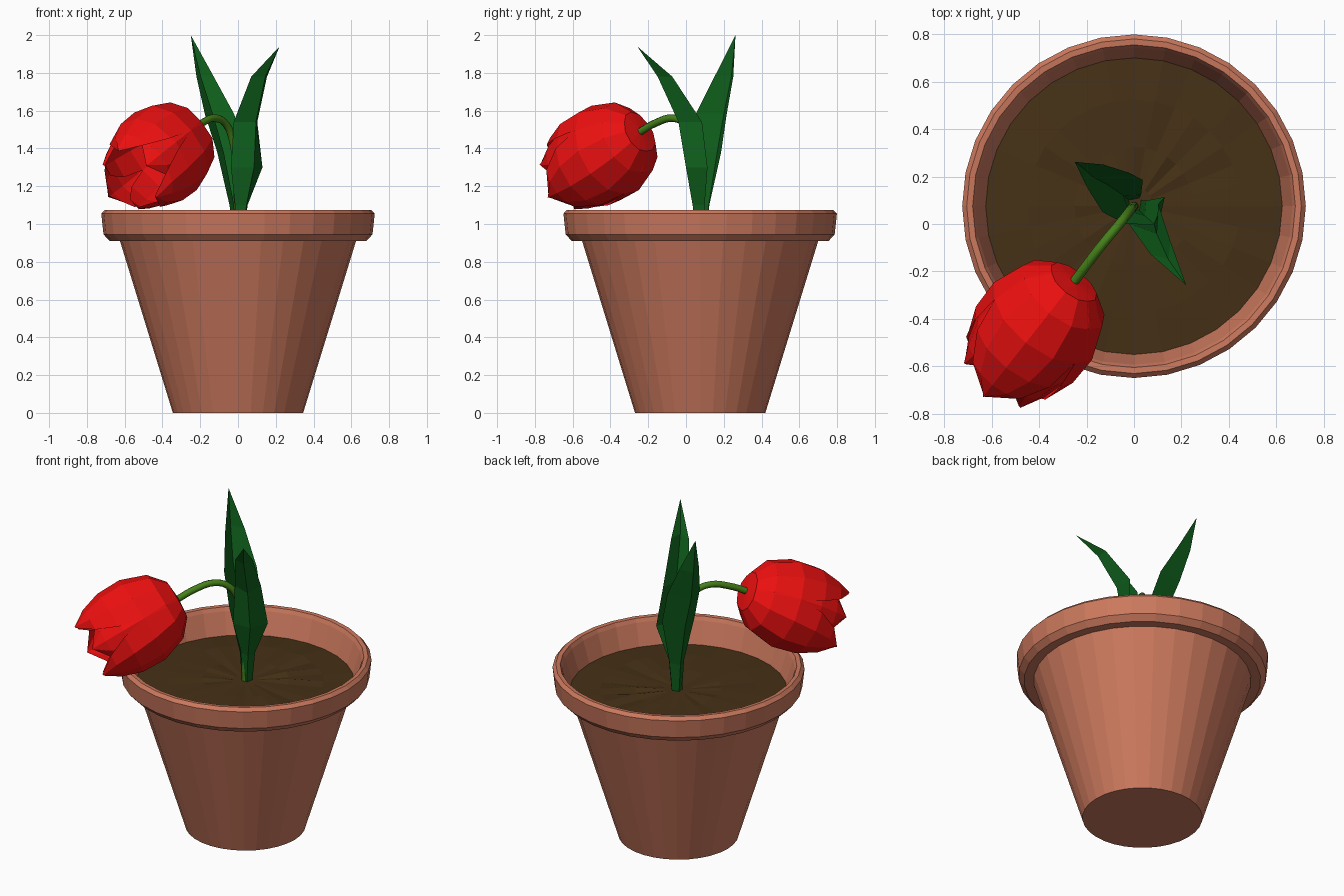
import bpy, bmesh, math, random
from mathutils import Vector

if "Cube" in bpy.data.objects:
    bpy.data.objects.remove(bpy.data.objects["Cube"])

random.seed(4)
CY = 0.075  # pot axis in y


def material(name, color):
    m = bpy.data.materials.new(name)
    m.diffuse_color = (*color, 1)
    m.use_nodes = True
    m.node_tree.nodes["Principled BSDF"].inputs["Base Color"].default_value = m.diffuse_color
    return m


TERRACOTTA = material("terracotta", (0.60, 0.19, 0.11))
EARTH = material("earth", (0.06, 0.03, 0.008))
LEAF = material("leaf_green", (0.005, 0.12, 0.012))
STEM = material("stem_green", (0.06, 0.22, 0.01))
RED = material("petal_red", (0.85, 0.005, 0.005))


def grid_mesh(name, rows, mat, closed=False, caps=()):
    """Skin a list of equally long point rows; caps lists row indices to fill."""
    bm = bmesh.new()
    vs = [[bm.verts.new(p) for p in row] for row in rows]
    n = len(rows[0])
    for a, b in zip(vs, vs[1:]):
        for j in range(n if closed else n - 1):
            k = (j + 1) % n
            bm.faces.new((a[j], a[k], b[k], b[j]))
    for c in caps:
        bm.faces.new(vs[c])
    bmesh.ops.remove_doubles(bm, verts=bm.verts, dist=0.0005)
    bmesh.ops.recalc_face_normals(bm, faces=bm.faces)
    me = bpy.data.meshes.new(name)
    bm.to_mesh(me)
    bm.free()
    me.materials.append(mat)
    ob = bpy.data.objects.new(name, me)
    bpy.context.collection.objects.link(ob)
    return ob


def ring(r, z, n=32, bump=0):
    return [Vector((r * math.cos(2 * math.pi * i / n), CY + r * math.sin(2 * math.pi * i / n),
                    z + random.uniform(-bump, bump))) for i in range(n)]


# Pot: tapered body, overhanging rim and inner wall
profile = [(0.345, 0), (0.625, 0.91), (0.68, 0.91), (0.712, 0.945), (0.724, 1.055),
           (0.705, 1.075), (0.68, 1.073), (0.668, 1.05), (0.615, 0.88), (0.57, 0.75)]
grid_mesh("pot", [ring(r, z) for r, z in profile], TERRACOTTA, True, caps=(0, -1))

# Soil: slightly lumpy disc
soil = [(0.625, 0.915, 0), (0.45, 0.925, 0.008), (0.25, 0.925, 0.008), (0.08, 0.92, 0.004)]
grid_mesh("soil", [ring(r, z, 32, b) for r, z, b in soil], EARTH, True, caps=(-1,))


# Leaves: V-folded blades, spine on the outside and edges towards the middle
def leaf(name, spine, lean, widths, folds):
    out = Vector((*lean, 0)).normalized()
    side = Vector((-out.y, out.x, 0))
    rows = []
    for p, w, f in zip(spine, widths, folds):
        p = Vector(p)
        rows.append([p - out * f + side * w, p, p - out * f - side * w])
    grid_mesh(name, rows, LEAF)


leaf("back_leaf", [(-0.02, 0.10, 0.90), (-0.045, 0.12, 1.10), (-0.11, 0.165, 1.38),
                   (-0.175, 0.20, 1.58), (-0.22, 0.24, 1.78), (-0.25, 0.262, 2.0)],
     (-0.25, 0.17), (0.03, 0.045, 0.10, 0.10, 0.06, 0), (0.03, 0.06, 0.11, 0.12, 0.07, 0))
leaf("front_leaf", [(0.02, 0.06, 0.90), (0.045, 0.035, 1.10), (0.085, 0.0, 1.30),
                    (0.095, -0.04, 1.54), (0.145, -0.15, 1.78), (0.22, -0.258, 1.94)],
     (0.22, -0.33), (0.03, 0.04, 0.10, 0.075, 0.05, 0), (0.03, 0.05, 0.07, 0.10, 0.06, 0))

# Stem: drooping tube in the vertical plane of the flower
base = Vector((-0.25, -0.24, 1.49))
cu = bpy.data.curves.new("stem", 'CURVE')
cu.dimensions = '3D'
cu.bevel_depth = 0.02
cu.bevel_resolution = 2
cu.resolution_u = 4
cu.use_fill_caps = True
path = [(0, 0.075, 0.9), (-0.005, 0.07, 1.2), (-0.025, 0.045, 1.43), (-0.065, -0.005, 1.53),
        (-0.12, -0.07, 1.56), (-0.19, -0.16, 1.535), tuple(base), (-0.30, -0.30, 1.45)]
sp = cu.splines.new('BEZIER')
sp.bezier_points.add(len(path) - 1)
for bp, p in zip(sp.bezier_points, path):
    bp.co = p
    bp.handle_left_type = bp.handle_right_type = 'AUTO'
cu.materials.append(STEM)
stem = bpy.data.objects.new("stem", cu)
bpy.context.collection.objects.link(stem)
bpy.context.view_layer.objects.active = stem
stem.select_set(True)
bpy.ops.object.convert(target='MESH')

# Flower: three outer and three inner cupped petals around a tilted axis
tilt = math.radians(26)
flat = Vector((-0.62, -0.785, 0))
axis = flat * math.cos(tilt) - Vector((0, 0, math.sin(tilt)))
up = flat * math.sin(tilt) + Vector((0, 0, math.cos(tilt)))
side = axis.cross(up)
# distance along axis, radius, half angle
petal = [(0.0, 0.02, 60), (0.01, 0.12, 62), (0.09, 0.215, 62), (0.24, 0.268, 60),
         (0.39, 0.265, 52), (0.51, 0.23, 36), (0.60, 0.19, 0)]


def add_petal(name, angle, scale, stretch):
    rows = []
    for t, r, half in petal:
        row = []
        for c in (-1, -0.5, 0, 0.5, 1):
            a = math.radians(angle + half * c)
            rr = r * scale * (1 - 0.07 * c * c)
            row.append(base + axis * t * stretch + (up * math.cos(a) + side * math.sin(a)) * rr)
        rows.append(row)
    grid_mesh(name, rows, RED)


for i in range(3):
    add_petal(f"outer_petal_{i + 1}", 120 * i, 1.0, 1.0)
    add_petal(f"inner_petal_{i + 1}", 120 * i + 60, 0.92, 0.97)
